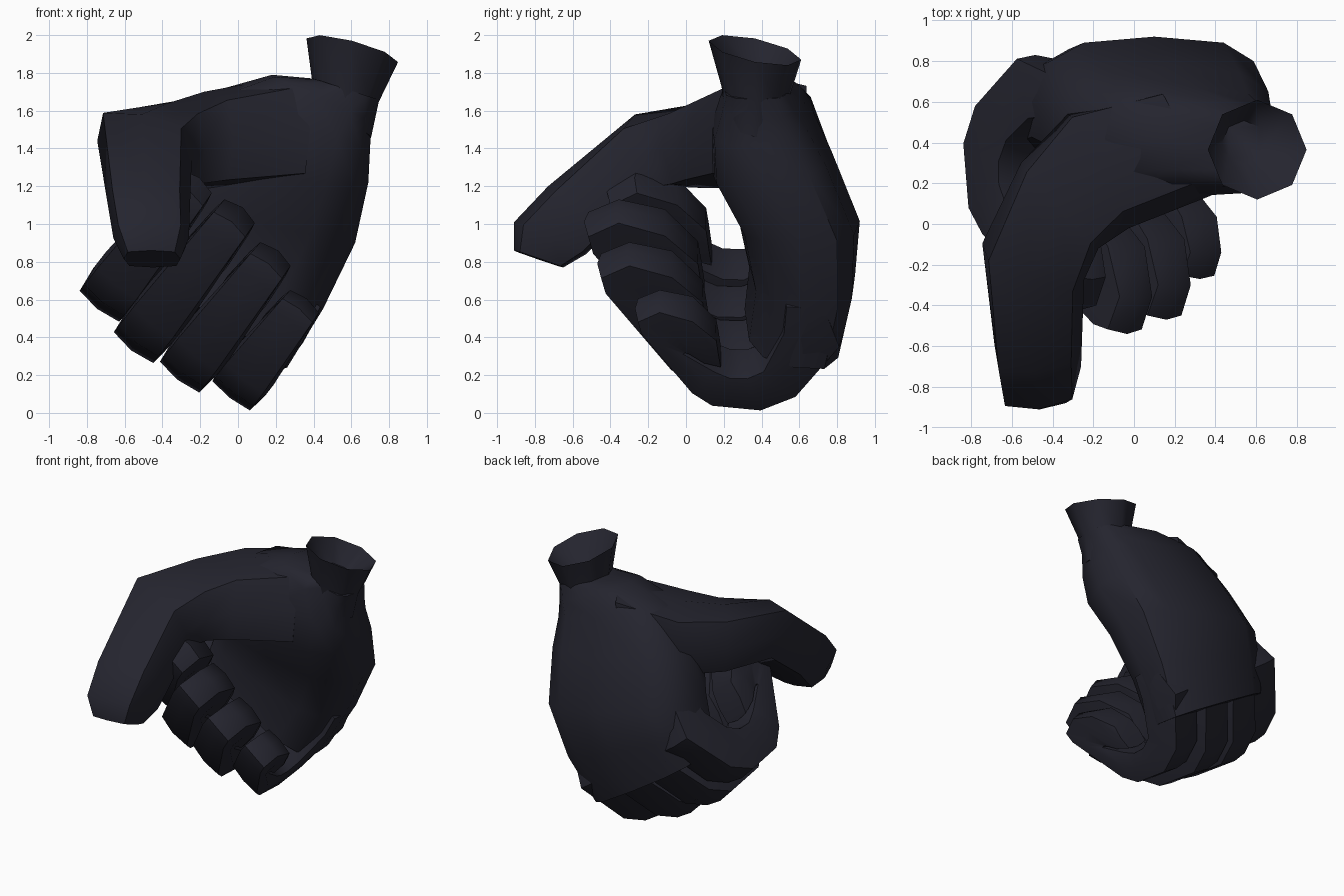
import bpy, bmesh, math
from mathutils import Vector as V

if "Cube" in bpy.data.objects:
    bpy.data.objects.remove(bpy.data.objects["Cube"])

mat = bpy.data.materials.new("dark_navy")
mat.diffuse_color = (0.018, 0.018, 0.028, 1)
mat.use_nodes = True
mat.node_tree.nodes["Principled BSDF"].inputs["Base Color"].default_value = mat.diffuse_color


def loft(name, sections, sides=8, power=0.55, angle=45):
    """Skin rounded sections; each is (edge A, edge B, half-thickness vector)."""
    bm = bmesh.new()
    rings = []
    for a, b, w in sections:
        a, b, w = V(a), V(b), V(w)
        ring = []
        for i in range(sides):
            t = 2 * math.pi * i / sides
            c, s = (math.copysign(abs(f) ** power, f) if abs(f) > 1e-6 else 0
                    for f in (math.cos(t), math.sin(t)))
            ring.append(bm.verts.new((a + b) / 2 + (a - b) / 2 * c + w * s))
        rings.append(ring)
    for r, q in zip(rings, rings[1:]):
        for i in range(sides):
            j = (i + 1) % sides
            bm.faces.new((r[i], r[j], q[j], q[i]))
    bm.faces.new(rings[0])
    bm.faces.new(rings[-1])
    bmesh.ops.recalc_face_normals(bm, faces=bm.faces)
    me = bpy.data.meshes.new(name)
    bm.to_mesh(me)
    bm.free()
    me.materials.append(mat)
    ob = bpy.data.objects.new(name, me)
    bpy.context.collection.objects.link(ob)
    bpy.context.view_layer.objects.active = ob
    ob.select_set(True)
    bpy.ops.object.shade_smooth_by_angle(angle=math.radians(angle))
    ob.select_set(False)
    return ob


# palm, from knuckles up to wrist
loft("palm", [
    ((-.58, .57, .76), (.26, .57, .24), (.03, .26, -.05)),
    ((-.53, .60, .95), (.45, .63, .55), (.03, .28, -.02)),
    ((-.48, .60, 1.13), (.62, .60, .90), (.03, .32, 0)),
    ((-.36, .46, 1.43), (.69, .45, 1.22), (.03, .32, .05)),
    ((-.14, .42, 1.70), (.70, .39, 1.42), (.02, .27, .03)),
    ((.18, .40, 1.79), (.71, .38, 1.55), (.02, .21, 0)),
    ((.40, .37, 1.77), (.74, .37, 1.66), (0, .17, 0)),
], sides=12, power=0.68)

# flared hollow cuff, tilted
ex, ey = V((.97, 0, -.25)), V((0, .98, -.2))


def cuff_ring(c, r):
    return (V(c) - ex * r, V(c) + ex * r, ey * r)


loft("cuff", [cuff_ring((.56, .36, 1.50), .15), cuff_ring((.57, .365, 1.69), .18),
              cuff_ring((.605, .365, 1.92), .25), cuff_ring((.54, .40, 1.76), .11)],
     sides=8, power=1, angle=60)

# thumb, from wrist over the joint to the tip
loft("thumb", [
    ((.25, .44, 1.78), (.25, .34, 1.22), (.13, -.25, 0)),
    ((-.18, .30, 1.70), (-.17, .22, 1.19), (.15, -.28, 0)),
    ((-.37, .08, 1.64), (-.36, .10, 1.19), (.19, -.21, -.02)),
    ((-.51, -.27, 1.58), (-.48, -.10, 1.20), (.25, -.09, -.05)),
    ((-.49, -.73, 1.20), (-.45, -.42, .95), (.215, .02, 0)),
    ((-.47, -.91, 1.01), (-.45, -.53, .84), (.20, .02, 0)),
    ((-.46, -.91, .86), (-.45, -.65, .77), (.15, .01, 0)),
])

# curled fingers: (outer p, outer t, inner p, inner t, half width)
# p runs forward, t runs up along the finger direction
CURL = [(-.34, .75, -.12, .75, .10), (-.43, .47, -.10, .58, .135),
        (-.19, .10, 0, .42, .145), (0, 0, .12, .36, .15),
        (.40, .05, .24, .36, .15), (.56, .18, .36, .42, .15), (.97, .78, .60, .55, .125),
        (1.0, .90, .58, .55, .12), (.82, 1.0, .55, .52, .115), (.55, .92, .45, .45, .13),
        (.36, .70, .32, .40, .11)]
up, across = V((.615, 0, .79)), V((.785, 0, -.615))


def finger(name, x, z, length, front, width):
    def pt(p, t):
        span = 1 if p < 0 else .4 - front
        return V((x, .4 - span * p, z)) + up * t * (.9 if p < 0 else length)
    loft(name, [(pt(a, b), pt(c, d), across * w * width) for a, b, c, d, w in CURL],
         power=0.35)


finger("index_finger", -.745, .55, .88, -.42, 1.0)
finger("middle_finger", -.565, .33, .96, -.54, 1.0)
finger("ring_finger", -.32, .175, .867, -.47, 1.0)
finger("little_finger", -.045, .08, .665, -.27, .95)
